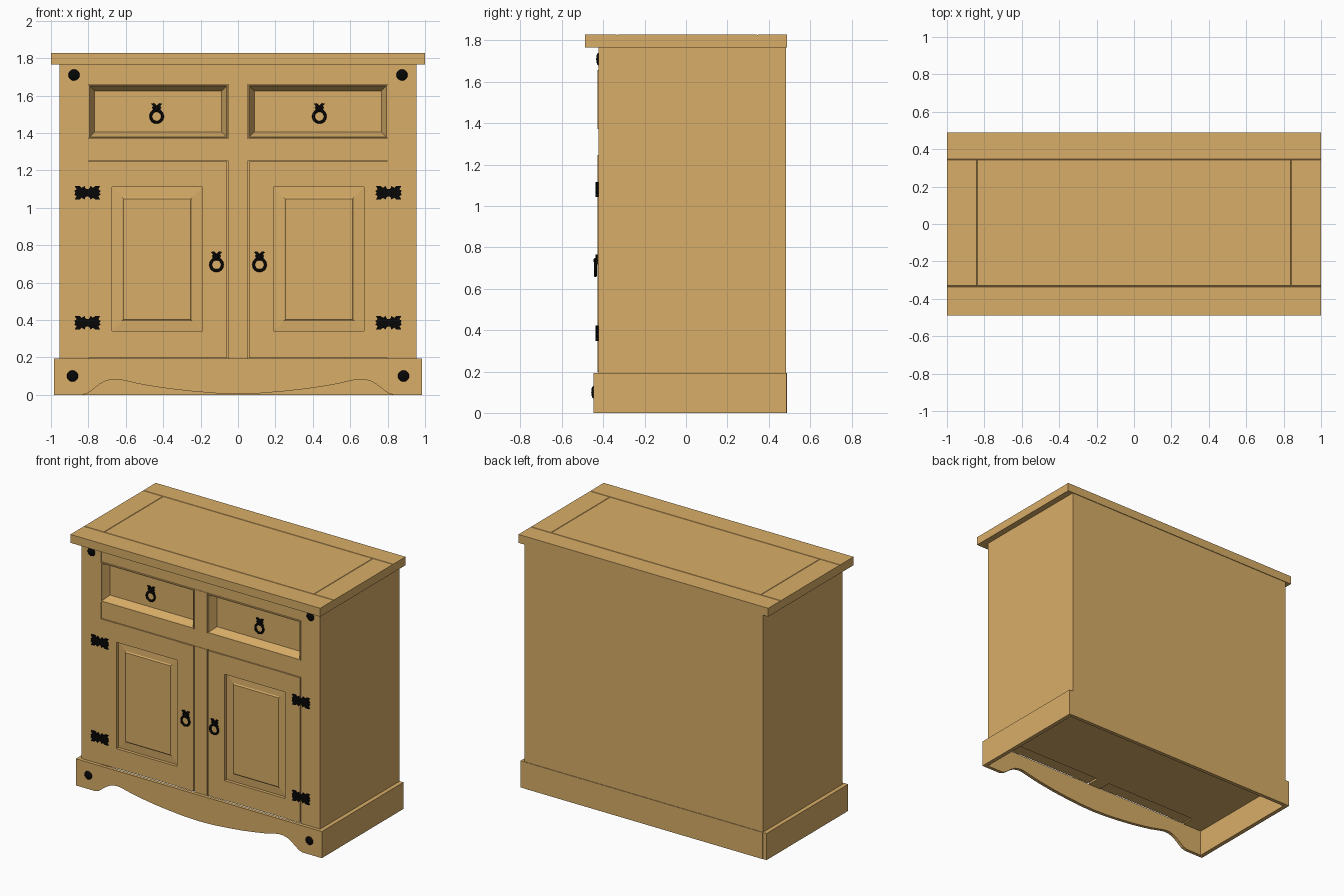
import bpy, bmesh, math
from mathutils import Matrix

if "Cube" in bpy.data.objects:
    bpy.data.objects.remove(bpy.data.objects["Cube"])


def material(name, rgb):
    m = bpy.data.materials.new(name)
    m.diffuse_color = (*rgb, 1)
    m.use_nodes = True
    m.node_tree.nodes["Principled BSDF"].inputs["Base Color"].default_value = m.diffuse_color
    return m


wood = material("pine_wood", (0.688, 0.42, 0.137))
iron = material("black_iron", (0.002, 0.002, 0.002))


def finish(bm, name, mat, smooth=False):
    bmesh.ops.recalc_face_normals(bm, faces=bm.faces[:])
    for f in bm.faces:
        f.smooth = smooth
    me = bpy.data.meshes.new(name)
    bm.to_mesh(me)
    bm.free()
    me.materials.append(mat)
    ob = bpy.data.objects.new(name, me)
    bpy.context.collection.objects.link(ob)
    return ob


def extrude(name, outline, a, b, axis, mat=wood):
    """Prism: a yz outline pushed along x, an xz one along y or an xy one along z."""
    bm = bmesh.new()
    put = {"x": lambda p, t: (t, p[0], p[1]),
           "y": lambda p, t: (p[0], t, p[1]),
           "z": lambda p, t: (p[0], p[1], t)}[axis]
    lo = [bm.verts.new(put(p, a)) for p in outline]
    hi = [bm.verts.new(put(p, b)) for p in outline]
    n = len(outline)
    bm.faces.new(lo)
    bm.faces.new(hi)
    for i in range(n):
        bm.faces.new((lo[i], lo[(i + 1) % n], hi[(i + 1) % n], hi[i]))
    return finish(bm, name, mat)


def box(name, x0, x1, y0, y1, z0, z1):
    return extrude(name, [(x0, y0), (x1, y0), (x1, y1), (x0, y1)], z0, z1, "z")


def panel(name, x0, x1, z0, z1, rings):
    """Front panel from nested rectangles, each (inset, y)."""
    bm = bmesh.new()
    prev = None
    for d, y in rings:
        loop = [bm.verts.new((x, y, z)) for x, z in
                ((x0 + d, z0 + d), (x1 - d, z0 + d), (x1 - d, z1 - d), (x0 + d, z1 - d))]
        if prev:
            for i in range(4):
                j = (i + 1) % 4
                bm.faces.new((prev[i], prev[j], loop[j], loop[i]))
        else:
            bm.faces.new(loop)
        prev = loop
    bm.faces.new(prev)
    return finish(bm, name, wood)


def plate(name, cx, cz, quarter, y0, y1):
    """Iron plate from one quarter outline mirrored both ways."""
    right = quarter + [(x, -z) for x, z in reversed(quarter) if z > 0]
    left = [(-x, z) for x, z in reversed(right) if x > 0]
    return extrude(name, [(cx + x, cz + z) for x, z in right + left], y0, y1, "y", iron)


def dome(name, x, y, z, r, depth):
    bm = bmesh.new()
    bmesh.ops.create_uvsphere(bm, u_segments=20, v_segments=10, radius=1)
    bmesh.ops.transform(bm, verts=bm.verts[:], matrix=Matrix.Translation((x, y, z))
                        @ Matrix.Diagonal((r, depth, r, 1)))
    return finish(bm, name, iron, True)


def ring(name, x, y, z, R, r):
    bm = bmesh.new()
    N, M = 28, 8
    v = [[bm.verts.new((x + (R + r * math.cos(b)) * math.cos(a), y + r * math.sin(b),
                        z + (R + r * math.cos(b)) * math.sin(a)))
          for b in (2 * math.pi * j / M for j in range(M))]
         for a in (2 * math.pi * i / N for i in range(N))]
    for i in range(N):
        for j in range(M):
            k, l = (i + 1) % N, (j + 1) % M
            bm.faces.new((v[i][j], v[k][j], v[k][l], v[i][l]))
    return finish(bm, name, iron, True)


F, R = -0.424, -0.33     # front face and recessed front of the carcass

# carcass with its two front posts
extrude("carcass", [(-.955, F), (-.80, F), (-.80, R), (.80, R), (.80, F), (.955, F),
                    (.955, .483), (-.955, .483)], 0.19, 1.767, "z")

# front rails and centre posts, set back a touch from the posts
box("top_rail", -.80, .80, F + .003, R, 1.66, 1.767)
box("middle_rail", -.80, .80, F + .003, R, 1.25, 1.37)
box("drawer_divider", -.05, .05, F, R, 1.37, 1.66)
box("door_post", -.05, .05, F, R, 0.19, 1.25)

# table top with fine V grooves between its boards
G, T = .003, 1.828
top = extrude("table_top", [(-.488, 1.767), (.488, 1.767), (.488, T), (.345 + G, T),
                            (.345, T - G), (.345 - G, T), (-.333 + G, T), (-.333, T - G),
                            (-.333 - G, T), (-.488, T)], -1, 1, "x")
for s in (-1, 1):
    cutter = extrude("groove_cutter", [(s * .84 - 2 * G, T + G), (s * .84, T - G),
                                       (s * .84 + 2 * G, T + G)], -.333, .345, "y")
    cutter.hide_render = True
    cutter.hide_set(True)
    cut = top.modifiers.new("groove", "BOOLEAN")
    cut.object, cut.operation, cut.solver = cutter, "DIFFERENCE", "EXACT"

# plinth: scalloped front, plain sides and back
half = [(.83, 0), (.80, .01), (.77, .033), (.74, .056), (.71, .073), (.68, .081), (.65, .083),
        (.62, .079), (.58, .07), (.53, .058), (.46, .046), (.36, .031), (.24, .018), (.12, .008)]
curve = [(-x, z) for x, z in half] + [(0, .004)] + half[::-1]
extrude("plinth_front", [(-.985, 0)] + curve + [(.985, 0), (.985, .193), (-.985, .193)],
        -.448, F, "y")
box("plinth_back", -.955, .955, .46, .487, 0, .193)

hinge = [(0, .020), (.010, .022), (.016, .037), (.030, .026), (.042, .037), (.068, .036),
         (.058, .019), (.070, .010), (.064, 0)]
rosette = [(0, .012), (.012, .024), (.030, .022), (.019, .008), (.026, 0)]


def handle(name, x, y, z):
    """Ring pull hanging from a small plate on a surface at depth y."""
    plate(name + "_plate", x, z + .047, rosette, y - .010, y + .002)
    dome(name + "_boss", x, y - .010, z + .042, .012, .010)
    ring(name + "_ring", x, y - .010, z, .0315, .0075)


for s, side in ((-1, "left"), (1, "right")):
    def span(a, b):
        return min(s * a, s * b), max(s * a, s * b)

    box(side + "_plinth", *span(.955, .985), F, .485, 0, .193)

    # drawer front sunk deep inside a sloping frame
    panel(side + "_drawer", *span(.055, .80), 1.372, 1.657,
          [(0, R), (0, -.428), (.006, -.428), (.010, -.415), (.033, -.367)])

    # door: stiles, rails and fielded panel
    D = -.428
    box(side + "_door_outer_stile", *span(.675, .798), D, R, .197, 1.247)
    box(side + "_door_inner_stile", *span(.058, .19), D, R, .197, 1.247)
    box(side + "_door_top_rail", *span(.19, .675), D + .003, R, 1.11, 1.247)
    box(side + "_door_bottom_rail", *span(.19, .675), D + .003, R, .197, .34)
    panel(side + "_door_panel", *span(.19, .675), .34, 1.11,
          [(0, R), (0, -.402), (.055, -.406), (.063, -.412)])

    # iron fittings
    handle(side + "_drawer_handle", s * .435, -.367, 1.488)
    handle(side + "_door_handle", s * .115, D, .695)
    for h, z in (("upper", 1.08), ("lower", .385)):
        plate(f"{side}_{h}_hinge", s * .805, z, hinge, -.437, -.42)
    dome(side + "_upper_stud", s * .877, F, 1.71, .030, .010)
    dome(side + "_plinth_stud", s * .885, -.448, .10, .030, .010)
